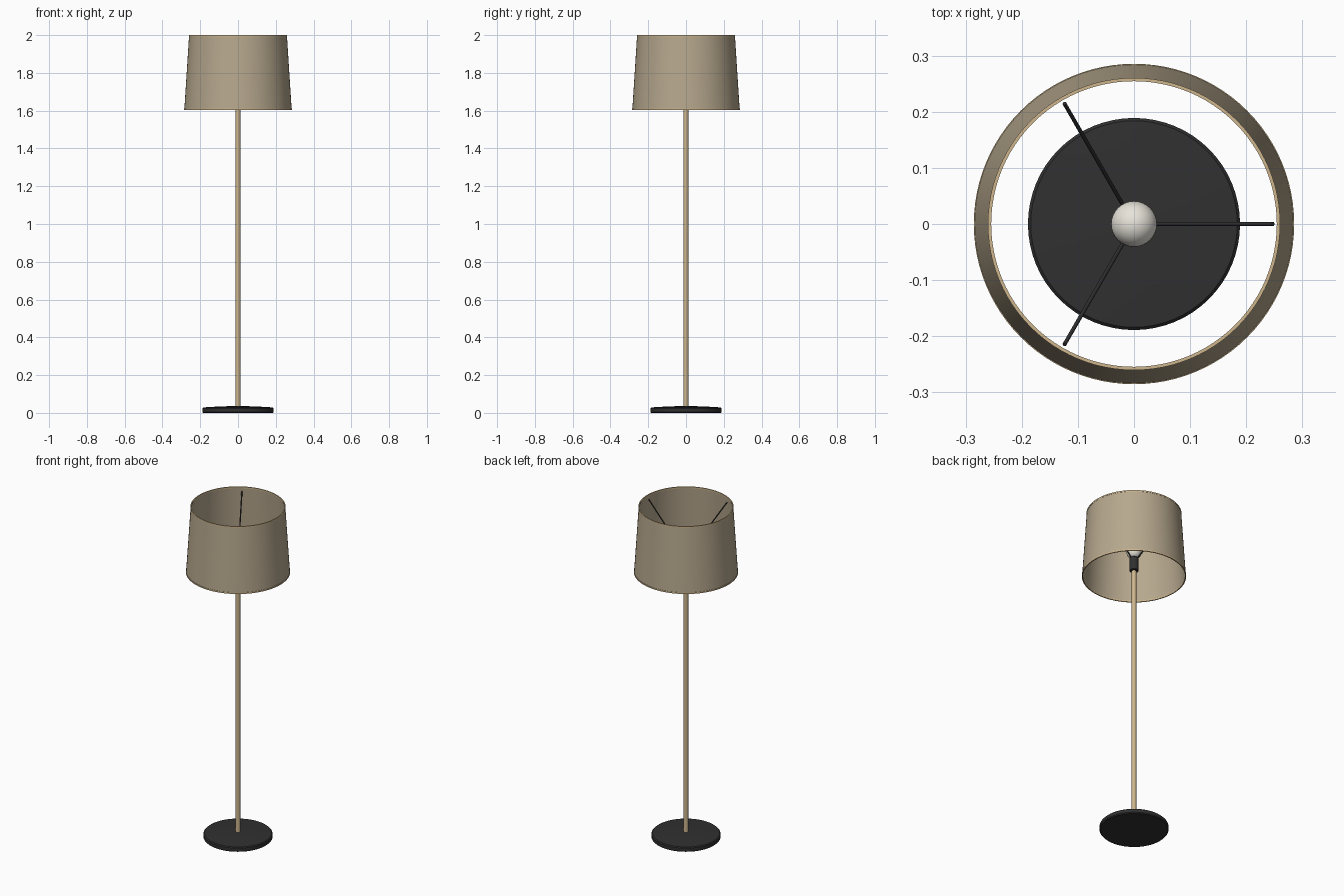
import bpy, bmesh, math
from mathutils import Vector

if "Cube" in bpy.data.objects:
    bpy.data.objects.remove(bpy.data.objects["Cube"])


def material(name, rgb):
    m = bpy.data.materials.new(name)
    m.diffuse_color = (*rgb, 1)
    m.use_nodes = True
    m.node_tree.nodes["Principled BSDF"].inputs["Base Color"].default_value = m.diffuse_color
    return m


FABRIC = material("beige_fabric", (0.47, 0.39, 0.27))
BRASS = material("pale_brass", (0.62, 0.47, 0.27))
BLACK = material("matte_black", (0.03, 0.03, 0.031))
GLASS = material("warm_white", (0.80, 0.77, 0.70))


def finish(obj, name, mat, angle=35):
    obj.name = name
    obj.data.materials.append(mat)
    bpy.ops.object.select_all(action='DESELECT')
    obj.select_set(True)
    bpy.context.view_layer.objects.active = obj
    bpy.ops.object.shade_smooth_by_angle(angle=math.radians(angle))
    return obj


def lathe(name, profile, mat, closed=False, steps=64):
    """Spin an (r, z) profile around the z axis."""
    bm = bmesh.new()
    vs = [bm.verts.new((r, 0, z)) for r, z in profile]
    pairs = list(zip(vs, vs[1:])) + ([(vs[-1], vs[0])] if closed else [])
    es = [bm.edges.new(p) for p in pairs]
    bmesh.ops.spin(bm, geom=vs + es, cent=(0, 0, 0), axis=(0, 0, 1),
                   angle=math.tau, steps=steps, use_duplicate=False)
    bmesh.ops.remove_doubles(bm, verts=bm.verts, dist=1e-5)
    bmesh.ops.recalc_face_normals(bm, faces=bm.faces)
    me = bpy.data.meshes.new(name)
    bm.to_mesh(me)
    bm.free()
    obj = bpy.data.objects.new(name, me)
    bpy.context.collection.objects.link(obj)
    return finish(obj, name, mat)


def rod(name, a, b, r, mat, sides=12):
    a, b = Vector(a), Vector(b)
    bpy.ops.mesh.primitive_cylinder_add(vertices=sides, radius=r,
                                        depth=(b - a).length, location=(a + b) / 2)
    obj = bpy.context.object
    obj.rotation_euler = (b - a).to_track_quat('Z', 'Y').to_euler()
    return finish(obj, name, mat)


# Weighted base, slightly domed
lathe("base", [(0, 0), (0.184, 0), (0.189, 0.005), (0.189, 0.024),
               (0.184, 0.029), (0.1, 0.034), (0, 0.037)], BLACK)

# Pole and lamp holder
rod("pole", (0, 0, 0.03), (0, 0, 1.65), 0.0125, BRASS, 32)
lathe("socket", [(0, 1.637), (0.022, 1.637), (0.025, 1.64), (0.025, 1.717),
                 (0.022, 1.72), (0, 1.72)], BLACK, steps=32)

# Bulb
bpy.ops.mesh.primitive_uv_sphere_add(segments=32, ring_count=16, radius=0.041,
                                     location=(0, 0, 1.757))
finish(bpy.context.object, "bulb", GLASS)

# Three arms that carry the shade
for i in range(3):
    t = math.tau * i / 3
    c, s = math.cos(t), math.sin(t)
    rod(f"shade_arm_{i + 1}", (0.018 * c, 0.018 * s, 1.713),
        (0.248 * c, 0.248 * s, 1.976), 0.0035, BLACK)

# Open tapered shade with a thin wall
lathe("shade", [(0.284, 1.608), (0.259, 1.998), (0.256, 1.998), (0.281, 1.608)],
      FABRIC, closed=True, steps=96)

# Trim rings on the shade rims
for name, r, z in (("top_trim", 0.2575, 1.996), ("bottom_trim", 0.2825, 1.608)):
    lathe(name, [(r - 0.003, z - 0.004), (r + 0.003, z - 0.004),
                 (r + 0.003, z + 0.004), (r - 0.003, z + 0.004)],
          BRASS, closed=True, steps=96)
